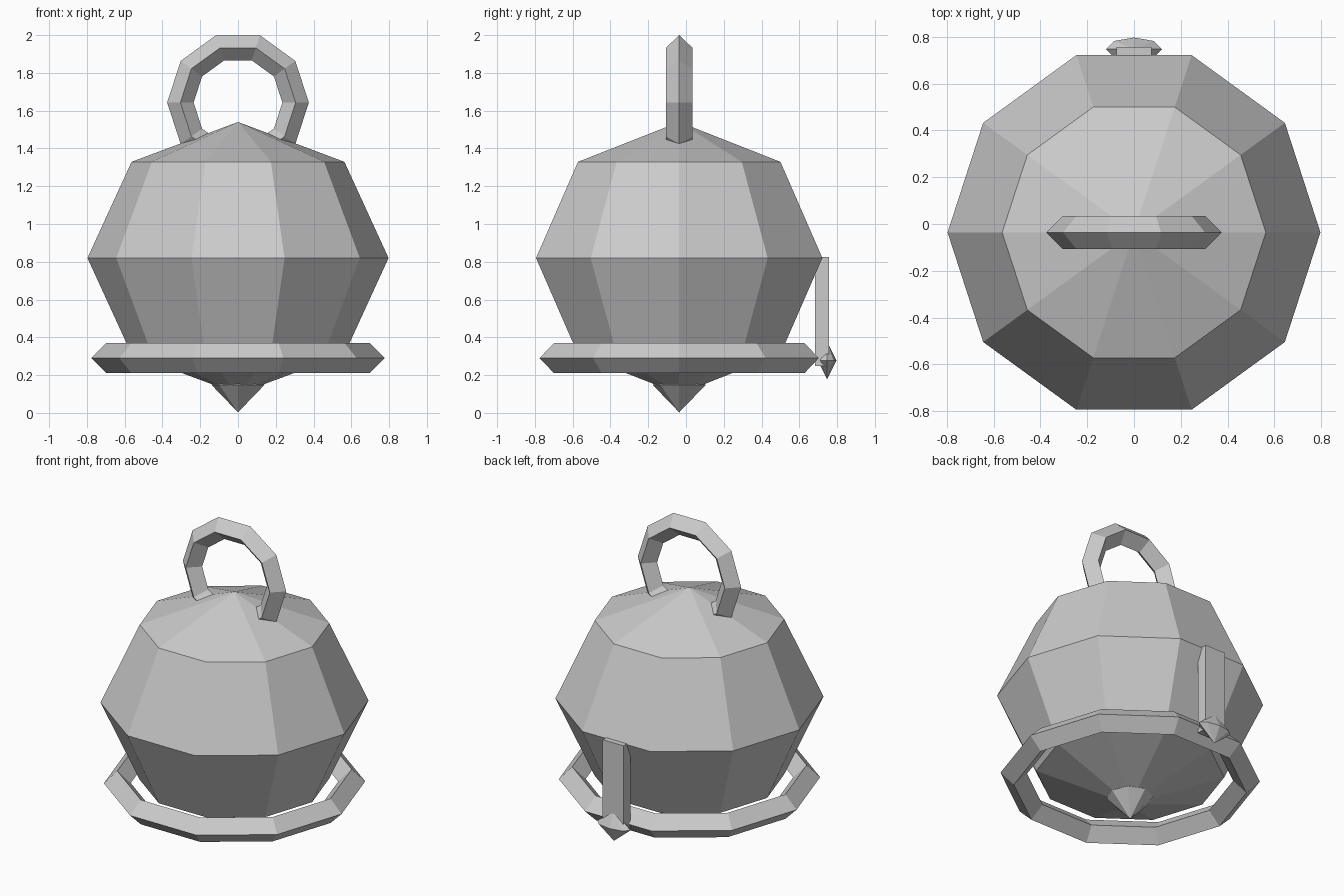
import bpy, bmesh, math
from mathutils import Matrix, Vector

cube = bpy.data.objects.get("Cube")
if cube:
    bpy.data.objects.remove(cube, do_unlink=True)

grey = bpy.data.materials.new("plain grey")
grey.use_nodes = True
COLOUR = (0.6, 0.6, 0.6, 1)
grey.diffuse_color = COLOUR
grey.node_tree.nodes["Principled BSDF"].inputs["Base Color"].default_value = COLOUR

AXIS_Y = -0.036  # the round parts share this axis


def faceted_ball(name, centre, radii, sides, rings):
    """Low-poly ellipsoid: a half circle of points spun around z."""
    bm = bmesh.new()
    arc = [math.pi * i / rings for i in range(rings + 1)]
    pts = [bm.verts.new((math.sin(a), 0, math.cos(a))) for a in arc]
    edges = [bm.edges.new(pair) for pair in zip(pts, pts[1:])]
    bmesh.ops.spin(bm, geom=pts + edges, cent=(0, 0, 0), axis=(0, 0, 1),
                   angle=math.tau, steps=sides, use_duplicate=False)
    bmesh.ops.remove_doubles(bm, verts=bm.verts, dist=0.001)
    bmesh.ops.transform(bm, verts=bm.verts,
                        matrix=Matrix.LocRotScale(Vector(centre), None, Vector(radii)))
    bmesh.ops.recalc_face_normals(bm, faces=bm.faces)
    mesh = bpy.data.meshes.new(name)
    bm.to_mesh(mesh)
    bm.free()
    obj = bpy.data.objects.new(name, mesh)
    bpy.context.collection.objects.link(obj)
    mesh.materials.append(grey)


def ring(name, z, major, minor, tilt=0):
    """Ten-sided ring with a diamond cross-section."""
    bpy.ops.mesh.primitive_torus_add(
        major_segments=10, minor_segments=4, major_radius=major, minor_radius=minor,
        location=(0, AXIS_Y, z), rotation=(tilt, 0, 0))
    bpy.context.object.name = name
    bpy.context.object.data.materials.append(grey)


# Round body, lower rim and top loop
faceted_ball("body", (0, AXIS_Y, 0.82), (0.797, 0.797, 0.72), 10, 4)
ring("rim", 0.29, 0.697, 0.08)
ring("top_loop", 1.643, 0.305, 0.07, math.pi / 2)

# Pointed knob underneath
faceted_ball("bottom_knob", (0, AXIS_Y, 0.148), (0.14, 0.14, 0.145), 8, 2)

# Hanging strap at the back with a pointed tip
bpy.ops.mesh.primitive_cube_add(size=1, location=(0, 0.72, 0.537))
strap = bpy.context.object
strap.name = "back_strap"
strap.scale = (0.15, 0.072, 0.575)
strap.data.materials.append(grey)
faceted_ball("strap_tip", (0, 0.747, 0.278), (0.12, 0.05, 0.1), 8, 2)
